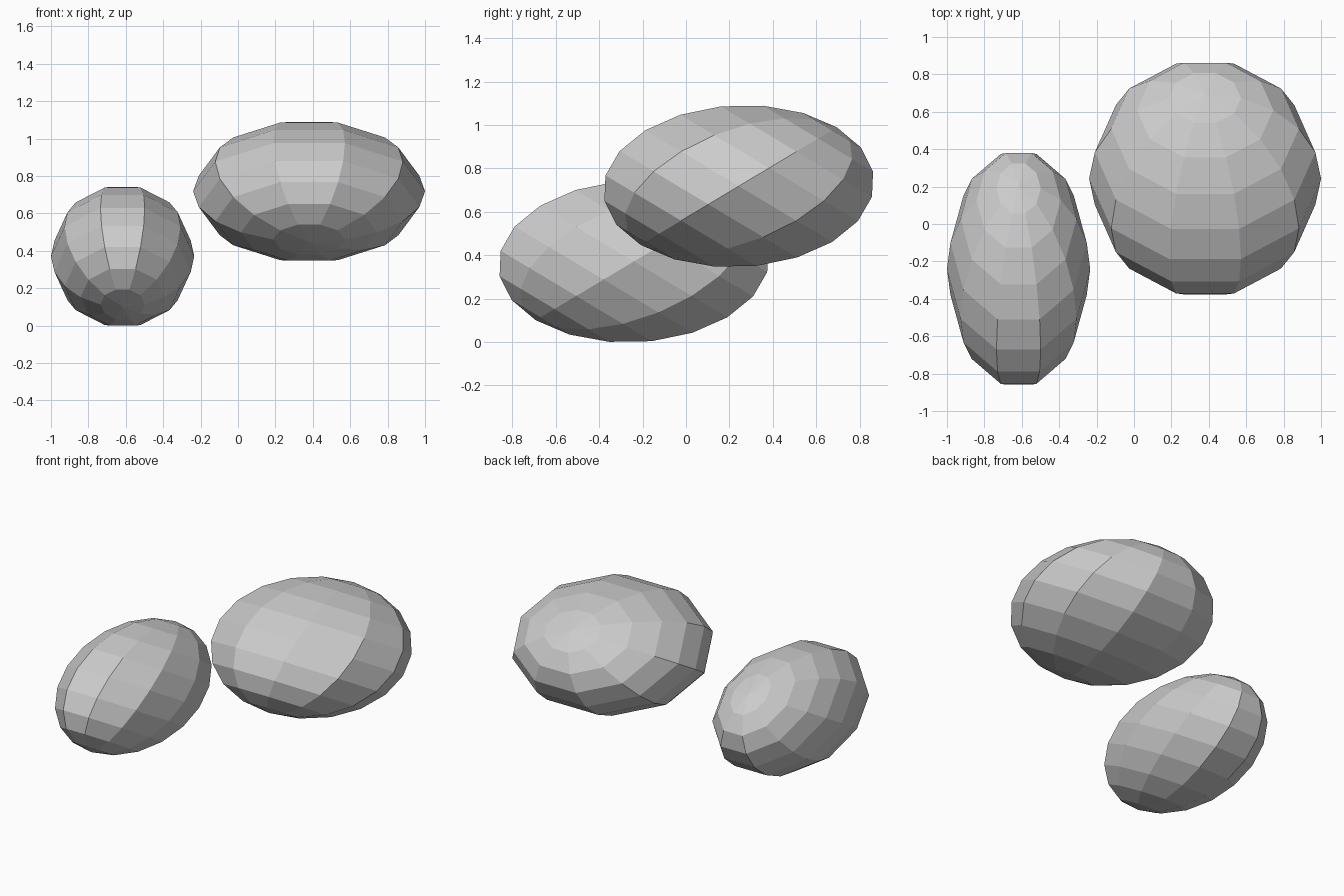
import bpy, bmesh, math
from mathutils import Matrix

if "Cube" in bpy.data.objects:
    bpy.data.objects.remove(bpy.data.objects["Cube"])


def pebble(name, centre, scale):
    """Faceted 10 x 10 sphere, pole leaned 45 degrees back, then stretched."""
    bm = bmesh.new()
    bmesh.ops.create_uvsphere(bm, u_segments=10, v_segments=10, radius=1)
    # turn so that a corner of the equator points along x
    v = min(bm.verts, key=lambda p: abs(p.co.z))
    turn = Matrix.Rotation(-math.atan2(v.co.y, v.co.x), 4, 'Z')
    lean = Matrix.Rotation(math.radians(-45), 4, 'X')
    stretch = Matrix.Diagonal((*scale, 1))
    bm.transform(Matrix.Translation(centre) @ stretch @ lean @ turn)
    mesh = bpy.data.meshes.new(name)
    bm.to_mesh(mesh)
    bm.free()
    obj = bpy.data.objects.new(name, mesh)
    bpy.context.collection.objects.link(obj)
    return obj


# Long, narrow, low pebble on the left
pebble("narrow_pebble", (-0.617, -0.24, 0.371), (0.383, 0.64, 0.383))
# Wide, raised pebble on the right
pebble("wide_pebble", (0.38, 0.243, 0.718), (0.62, 0.64, 0.383))
